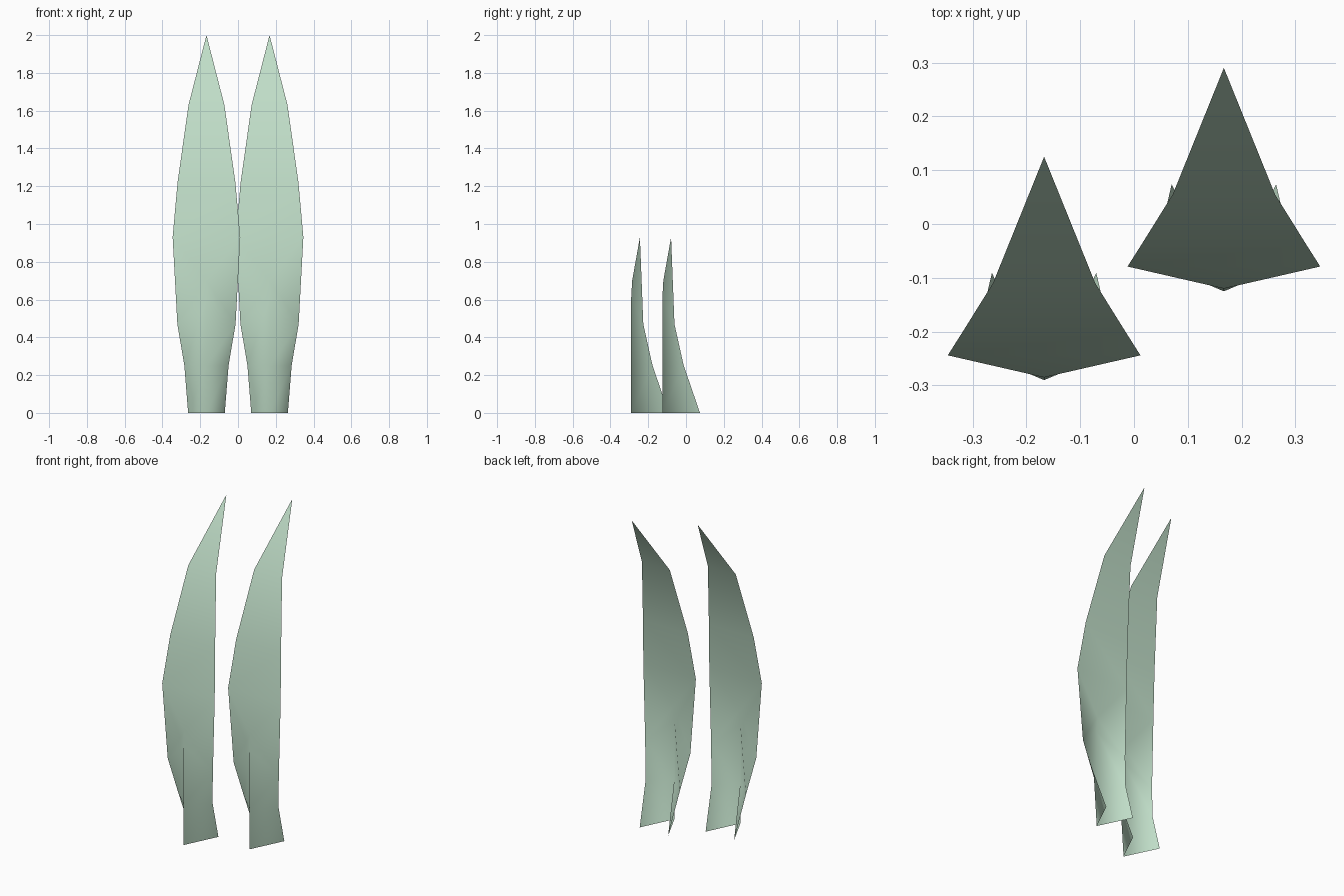
import bpy

if "Cube" in bpy.data.objects:
    bpy.data.objects.remove(bpy.data.objects["Cube"])

# Single pale green colour
green = bpy.data.materials.new("pale_leaf_green")
green.diffuse_color = (0.53, 0.73, 0.58, 1.0)
green.use_nodes = True
green.node_tree.nodes["Principled BSDF"].inputs["Base Color"].default_value = green.diffuse_color

# Leaf outline: (half width, y, z) from foot to just under the tip
RIM = [(0.097, 0.074, 0.0), (0.117, -0.012, 0.25), (0.154, -0.061, 0.47),
       (0.179, -0.079, 0.93), (0.153, -0.038, 1.22), (0.095, 0.055, 1.63)]
# Front crease of the folded lower half: (y, z)
CREASE = [(-0.125, 0.0), (-0.125, 0.25), (-0.125, 0.61), (-0.12, 0.70)]
TIP = (0.0, 0.29, 2.0)


def make_leaf(name, x, y):
    n = len(RIM)
    verts = [(-w, b, z) for w, b, z in RIM] + [(w, b, z) for w, b, z in RIM]
    verts += [(0, b, z) for b, z in CREASE] + [TIP]
    c = 2 * n
    tip = len(verts) - 1
    faces = []
    # folded lower part, both sides of the crease
    for i in range(2):
        faces.append((i, c + i, c + i + 1, i + 1))
        faces.append((c + i, n + i, n + i + 1, c + i + 1))
    faces += [(2, c + 2, c + 3), (c + 2, n + 2, c + 3)]
    faces += [(2, c + 3, 3), (c + 3, n + 2, n + 3)]
    # flat upper blade
    faces.append((3, c + 3, n + 3))
    for i in range(3, n - 1):
        faces.append((i, n + i, n + i + 1, i + 1))
    faces.append((n - 1, 2 * n - 1, tip))
    mesh = bpy.data.meshes.new(name)
    mesh.from_pydata(verts, [], faces)
    mesh.materials.append(green)
    for p in mesh.polygons:
        p.use_smooth = True
    ob = bpy.data.objects.new(name, mesh)
    ob.location = (x, y, 0)
    bpy.context.collection.objects.link(ob)


# Two identical leaves, the left one further forward
make_leaf("right_leaf", 0.167, 0.0)
make_leaf("left_leaf", -0.167, -0.165)
